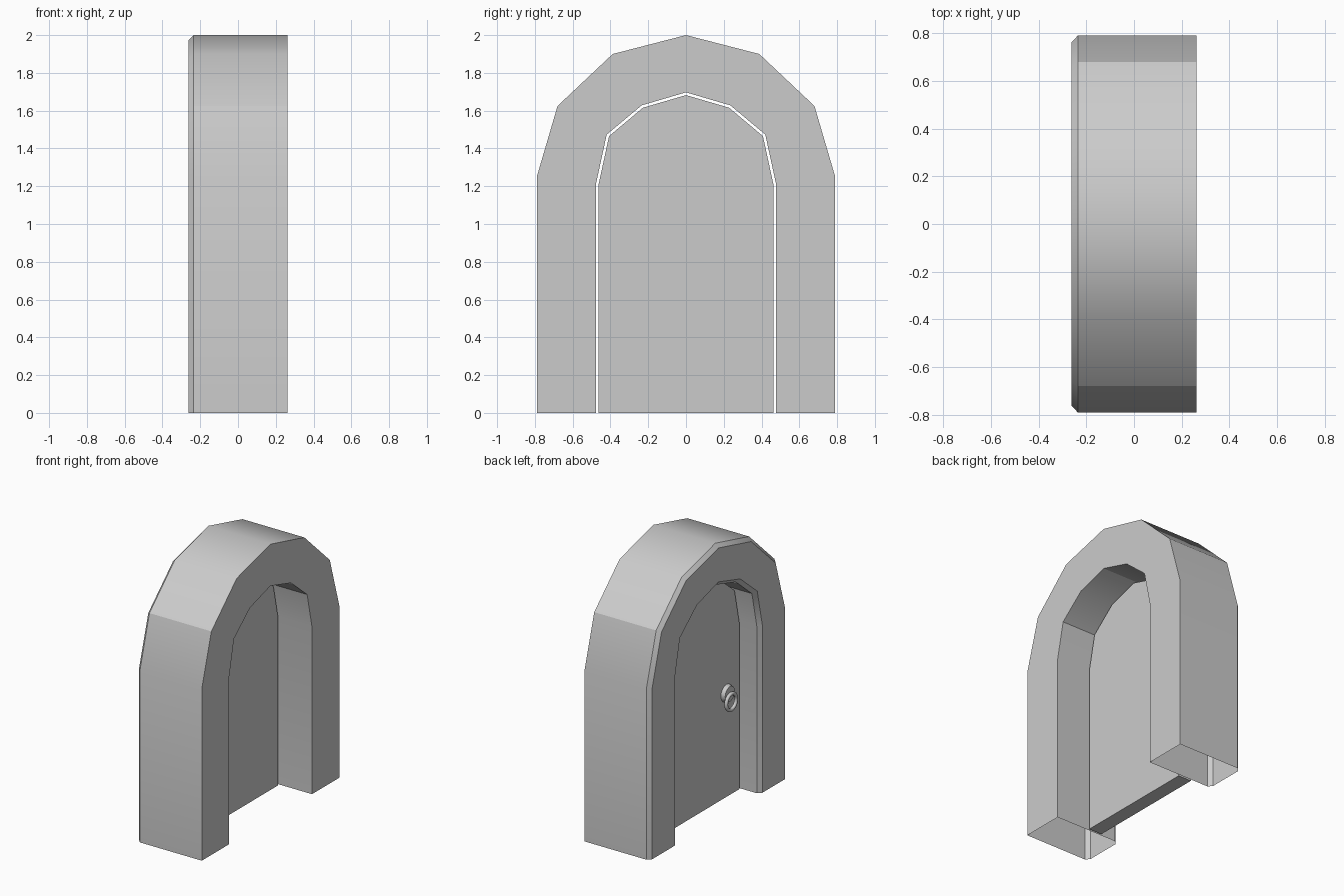
import bpy, bmesh, math
from mathutils import Vector, Matrix

if "Cube" in bpy.data.objects:
    bpy.data.objects.remove(bpy.data.objects["Cube"])


def arch(half):
    # half profile (y, z) from the foot to the apex, mirrored to a full arch
    return [Vector((-y, z)) for y, z in half] + [Vector(p) for p in half[-2::-1]]


def offset(pts, d):
    # mitred outward offset of an arch; feet stay on the ground
    normals = []
    for a, b in zip(pts, pts[1:]):
        t = (b - a).normalized()
        normals.append(Vector((-t.y, t.x)))
    out = []
    for i, p in enumerate(pts):
        n1 = normals[max(i - 1, 0)]
        n2 = normals[min(i, len(normals) - 1)]
        m = (n1 + n2).normalized()
        out.append(p + m * (d / m.dot(n1)))
    return out


def finish(bm, name):
    bmesh.ops.recalc_face_normals(bm, faces=bm.faces[:])
    me = bpy.data.meshes.new(name)
    bm.to_mesh(me)
    bm.free()
    ob = bpy.data.objects.new(name, me)
    bpy.context.collection.objects.link(ob)
    bpy.ops.object.select_all(action='DESELECT')
    ob.select_set(True)
    bpy.context.view_layer.objects.active = ob
    bpy.ops.object.shade_smooth_by_angle(angle=math.radians(30))
    return ob


outer = arch([(0.79, 0), (0.79, 1.25), (0.68, 1.625), (0.388, 1.9), (0, 2.0)])
inner = arch([(0.476, 0), (0.476, 1.215), (0.42, 1.473), (0.235, 1.628), (0, 1.697)])

# arched frame: open underneath, chamfered on the -x side
front, shoulder, back, bevel = 0.262, -0.236, -0.262, 0.027
sections = [(outer, front), (outer, shoulder), (offset(outer, -bevel), back),
            (offset(inner, bevel), back), (inner, shoulder), (inner, front)]
bm = bmesh.new()
rows = [[bm.verts.new((x, p.x, p.y)) for p in pts] for pts, x in sections]
for k, row in enumerate(rows):
    nxt = rows[(k + 1) % len(rows)]
    for i in range(len(row) - 1):
        bm.faces.new((row[i], row[i + 1], nxt[i + 1], nxt[i]))
finish(bm, "arch_frame")

# door slab, slightly smaller than the opening
bm = bmesh.new()
slab = bm.faces.new([bm.verts.new((0.0, p.x, p.y)) for p in offset(inner, -0.014)])
ext = bmesh.ops.extrude_face_region(bm, geom=[slab], use_keep_orig=True)
bmesh.ops.translate(bm, vec=(-0.105, 0, 0),
                    verts=[g for g in ext["geom"] if isinstance(g, bmesh.types.BMVert)])
finish(bm, "door")

# round handle plate on the -x face
bm = bmesh.new()
bmesh.ops.create_cone(bm, cap_ends=True, segments=16, radius1=0.065, radius2=0.055,
                      depth=0.03,
                      matrix=Matrix.Translation((-0.118, -0.315, 0.755))
                      @ Matrix.Rotation(-math.pi / 2, 4, 'Y'))
finish(bm, "handle_plate")

# pull ring hanging from the plate
bpy.ops.mesh.primitive_torus_add(major_segments=16, minor_segments=8,
                                 major_radius=0.058, minor_radius=0.013,
                                 location=(-0.147, -0.31, 0.705),
                                 rotation=(0, math.pi / 2, 0))
bpy.context.object.name = "handle_ring"
bpy.ops.object.shade_smooth_by_angle(angle=math.radians(50))
